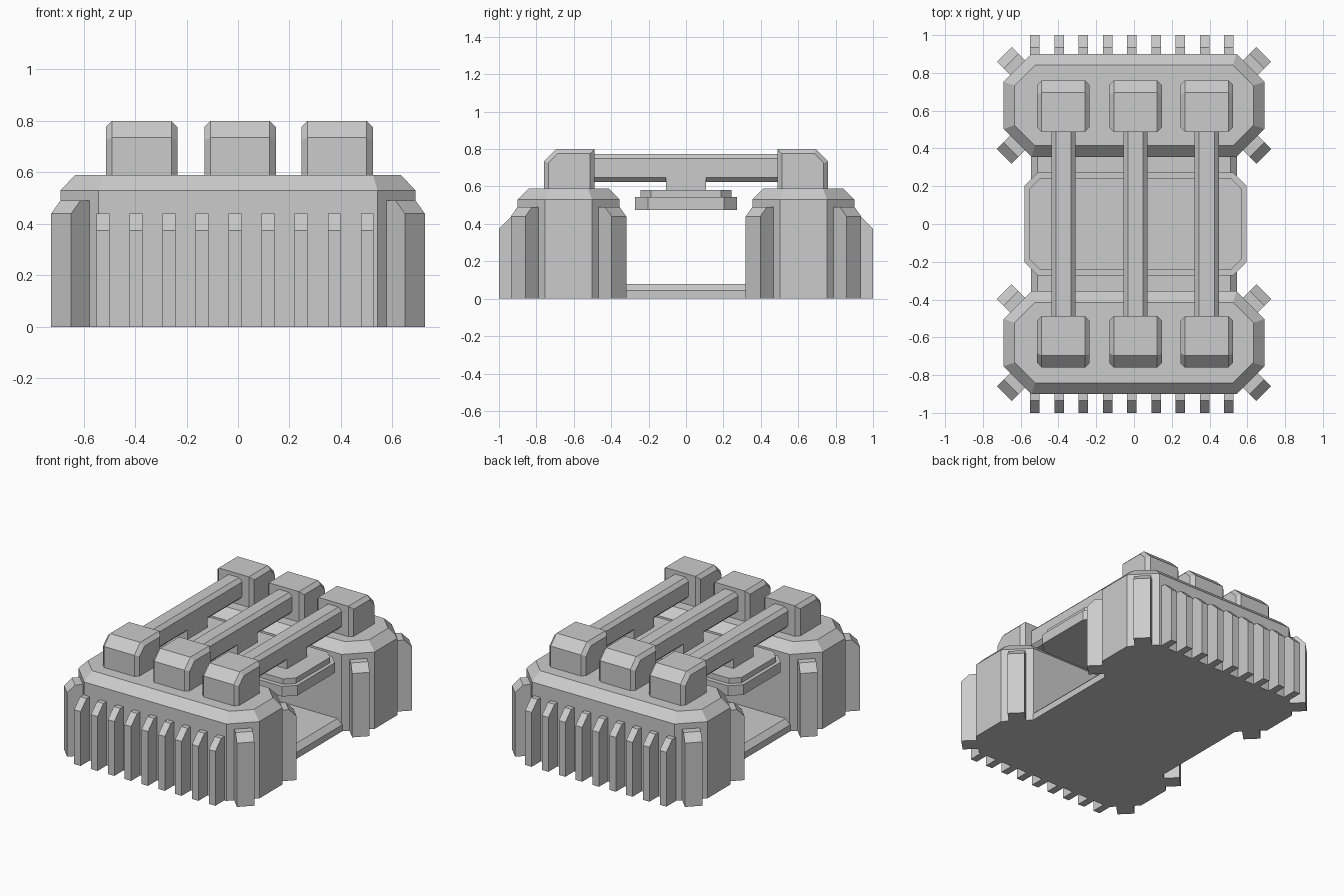
import bpy, bmesh, math
from mathutils import Matrix, Vector

if "Cube" in bpy.data.objects:
    bpy.data.objects.remove(bpy.data.objects["Cube"])

grey = bpy.data.materials.new("grey")
grey.use_nodes = True
grey.diffuse_color = (0.6, 0.6, 0.6, 1)
grey.node_tree.nodes["Principled BSDF"].inputs["Base Color"].default_value = (0.6, 0.6, 0.6, 1)


def finish(name, bm, matrix=None):
    if matrix:
        bm.transform(matrix)
    bmesh.ops.recalc_face_normals(bm, faces=bm.faces)
    mesh = bpy.data.meshes.new(name)
    bm.to_mesh(mesh)
    bm.free()
    mesh.materials.append(grey)
    obj = bpy.data.objects.new(name, mesh)
    bpy.context.collection.objects.link(obj)
    return obj


def octagon(hx, hy, c):
    return [(hx, hy - c), (hx - c, hy), (c - hx, hy), (-hx, hy - c),
            (-hx, c - hy), (c - hx, -hy), (hx - c, -hy), (hx, c - hy)]


def loft(name, rings, matrix=None):
    """Stack of equal-sided rings, each (outline, height), capped at both ends."""
    bm = bmesh.new()
    loops = [[bm.verts.new((x, y, z)) for x, y in pts] for pts, z in rings]
    for low, high in zip(loops, loops[1:]):
        for i in range(len(low)):
            j = (i + 1) % len(low)
            bm.faces.new((low[i], low[j], high[j], high[i]))
    bm.faces.new(loops[0])
    bm.faces.new(loops[-1])
    return finish(name, bm, matrix)


def slab(name, profile, width, matrix, bevel=0):
    """Extrude a (y, z) profile across x, optionally bevelling the rims of both sides."""
    bm = bmesh.new()
    ends = [[bm.verts.new((s * width / 2, y, z)) for y, z in profile] for s in (-1, 1)]
    for i in range(len(profile)):
        j = (i + 1) % len(profile)
        bm.faces.new((ends[0][i], ends[0][j], ends[1][j], ends[1][i]))
    caps = [bm.faces.new(e) for e in ends]
    if bevel:
        bmesh.ops.recalc_face_normals(bm, faces=bm.faces)
        rims = list({e for f in caps for e in f.edges})
        bmesh.ops.bevel(bm, geom=rims, offset=bevel, segments=1, affect='EDGES')
    return finish(name, bm, matrix)


def move(x, y, z=0):
    return Matrix.Translation(Vector((x, y, z)))


def turn(degrees):
    return Matrix.Rotation(math.radians(degrees), 4, 'Z')


BLOCK_Y = 0.628
BAR_X = (-0.374, 0.008, 0.385)
fin = [(0.88, 0), (1, 0), (1, 0.375), (0.935, 0.44), (0.88, 0.44)]
buttress = [(-0.04, 0), (0.1, 0), (0.1, 0.44), (0.05, 0.49), (-0.04, 0.49)]
clamp = [(0.488, 0.56), (0.76, 0.56), (0.76, 0.735), (0.695, 0.8), (0.488, 0.8)]

for end, angle, s in (("back", 0, 1), ("front", 180, -1)):
    # Chamfered end block
    base = octagon(0.69, 0.273, 0.148)
    loft(end + "_block", [(base, 0), (base, 0.53), (octagon(0.632, 0.213, 0.108), 0.59)],
         move(0, s * BLOCK_Y))
    # Cooling fins along the outer wall
    for i in range(9):
        slab(f"{end}_fin_{i + 1}", fin, 0.05, move(-0.525 + i * 0.1284, 0) @ turn(angle))
    # Buttresses on the four diagonal corners
    for sx in (-1, 1):
        for sy in (-1, 1):
            diagonal = math.degrees(math.atan2(sy, sx)) - 90
            slab(f"{end}_buttress", buttress, 0.11,
                 move(sx * 0.616, s * BLOCK_Y + sy * 0.199) @ turn(diagonal))
    # Clamps holding the bars
    for x in BAR_X:
        slab(end + "_clamp", clamp, 0.278, move(x, 0) @ turn(angle), 0.024)

# Bars running between the clamps, each with a hanger below
lay_along_y = Matrix.Rotation(math.radians(90), 4, 'X')
for x in BAR_X:
    section = octagon(0.064, 0.075, 0.024)
    loft("bar", [(section, -0.5), (section, 0.5)], move(x, 0, 0.7) @ lay_along_y)
    slab("hanger", [(-0.108, 0.57), (0.108, 0.57), (0.108, 0.66), (-0.108, 0.66)],
         0.128, move(x, 0))

# Hanging two-step plate
lower = octagon(0.588, 0.273, 0.07)
loft("lower_plate", [(lower, 0.475), (lower, 0.545)], move(0.008, 0))
upper = octagon(0.563, 0.243, 0.057)
loft("upper_plate", [(upper, 0.54), (upper, 0.582)], move(0.008, 0))

# Floor with bevelled long edges
floor = [(0.545, 0), (0.545, 0.045), (0.51, 0.08), (-0.51, 0.08), (-0.545, 0.045), (-0.545, 0)]
loft("floor", [(floor, -0.4), (floor, 0.4)], lay_along_y)
